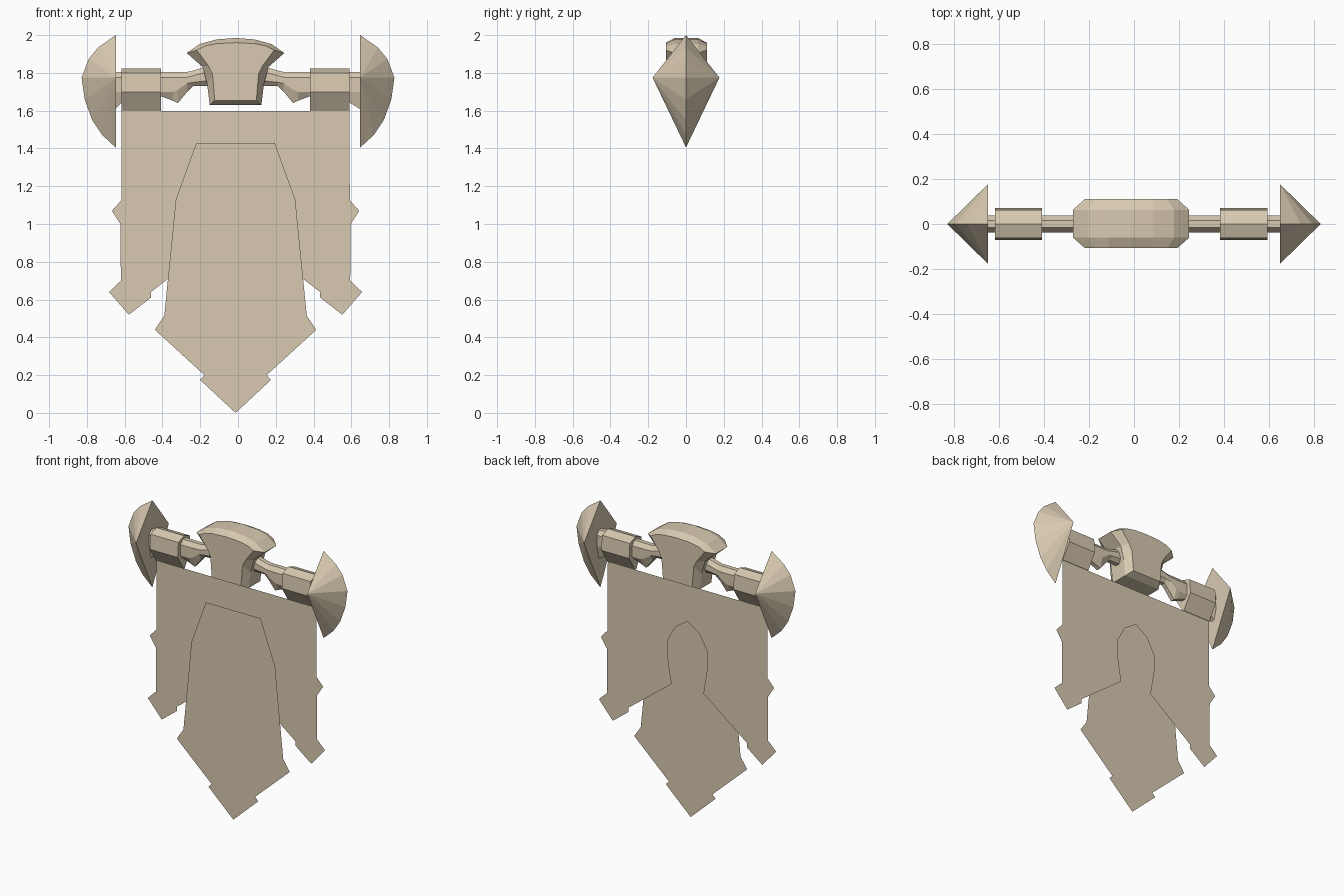
import bpy

cube = bpy.data.objects.get("Cube")
if cube:
    bpy.data.objects.remove(cube)

tan = bpy.data.materials.new("tan")
tan.use_nodes = True
colour = (0.69, 0.59, 0.44, 1)
tan.diffuse_color = colour
tan.node_tree.nodes["Principled BSDF"].inputs["Base Color"].default_value = colour

MID = -0.013  # centre line of the cloth, clasp and rod


def add_object(name, verts, faces):
    mesh = bpy.data.meshes.new(name)
    mesh.from_pydata(verts, [], faces)
    mesh.materials.append(tan)
    obj = bpy.data.objects.new(name, mesh)
    bpy.context.collection.objects.link(obj)
    # consistent outward normals
    bpy.context.view_layer.objects.active = obj
    obj.select_set(True)
    bpy.ops.object.mode_set(mode='EDIT')
    bpy.ops.mesh.select_all(action='SELECT')
    bpy.ops.mesh.normals_make_consistent(inside=False)
    bpy.ops.object.mode_set(mode='OBJECT')
    obj.select_set(False)
    return obj


def mirrored(half):
    """Close a right-hand outline with its mirror image."""
    return half + [(-a, b) for a, b in reversed(half) if abs(a) > 1e-6]


def loft(name, rings):
    """Skin equal rings of points and cap both ends."""
    n = len(rings[0])
    verts = [p for ring in rings for p in ring]
    faces = [tuple(range(n)), tuple(range(len(verts) - n, len(verts)))]
    for r in range(len(rings) - 1):
        for i in range(n):
            j = (i + 1) % n
            faces.append((r * n + i, r * n + j, (r + 1) * n + j, (r + 1) * n + i))
    return add_object(name, verts, faces)


def sheet(name, half, y):
    outline = mirrored(half)
    return add_object(name, [(x + MID, y, z) for x, z in outline],
                      [tuple(range(len(outline)))])


# Cloth: pointed front panel hanging clear of a back panel with an arched slit
sheet("front_cloth", [(0.207, 1.43), (0.316, 1.13), (0.377, 0.515), (0.427, 0.44),
                      (0.165, 0.2), (0.188, 0.175), (0, 0)], -0.032)
sheet("back_cloth", [(0.603, 1.597), (0.605, 1.125), (0.655, 1.07), (0.61, 1.0),
                     (0.607, 0.7), (0.67, 0.64), (0.565, 0.52), (0.448, 0.61),
                     (0.448, 0.64), (0.12, 0.89), (0.15, 1.07), (0.15, 1.18),
                     (0.09, 1.29), (0, 1.35)], 0.002)

# Central clasp: flared outline with bevelled front and back
outer = mirrored([(0, 1.985), (0.1, 1.977), (0.19, 1.953), (0.258, 1.905),
                  (0.175, 1.832), (0.15, 1.74), (0.137, 1.63)])
inner = mirrored([(0, 1.96), (0.1, 1.955), (0.16, 1.943), (0.205, 1.92),
                  (0.145, 1.84), (0.122, 1.795), (0.11, 1.655)])
loft("clasp", [[(x + MID, y, z) for x, z in shape] for shape, y in
               ((inner, -0.107), (outer, -0.06), (outer, 0.063), (inner, 0.11))])

# Spear-like end caps, rod arms and cloth sleeves on each side
crest = [(0.647, 2.0), (0.74, 1.935), (0.79, 1.875), (0.828, 1.775),
         (0.812, 1.66), (0.772, 1.55), (0.72, 1.472), (0.647, 1.405)]
stations = [(0.13, 1.84, 1.81, 1.76, 1.73), (0.225, 1.812, 1.785, 1.75, 1.73),
            (0.255, 1.805, 1.777, 1.745, 1.7), (0.305, 1.805, 1.775, 1.71, 1.64),
            (0.33, 1.805, 1.775, 1.7, 1.652), (0.39, 1.805, 1.775, 1.7, 1.675),
            (0.6, 1.805, 1.775, 1.7, 1.645), (0.66, 1.805, 1.775, 1.7, 1.6)]
for side, s in (("left", 1), ("right", -1)):
    n = len(crest)
    verts = [(s * x, 0, z) for x, z in crest]
    verts += [(s * 0.647, -0.177, 1.775), (s * 0.647, 0.177, 1.775)]
    faces = [(0, n, n - 1, n + 1)]
    for i in range(n - 1):
        faces += [(i, i + 1, n), (i + 1, i, n + 1)]
    add_object(side + "_end_cap", verts, faces)

    rings = []
    for x, top, shoulder, waist, bottom in stations:
        section = mirrored([(0.015, top), (0.037, shoulder), (0.037, waist), (0.015, bottom)])
        rings.append([(s * x + MID * (x < 0.65), y, z) for y, z in section])
    loft(side + "_rod", rings)

    # ridged on top, tapering down to the cloth
    sleeve = mirrored([(0, 1.822), (0.062, 1.8), (0.07, 1.7), (0.005, 1.597)])
    loft(side + "_sleeve", [[(s * x + MID, y, z) for y, z in sleeve]
                            for x in (0.394, 0.604)])
